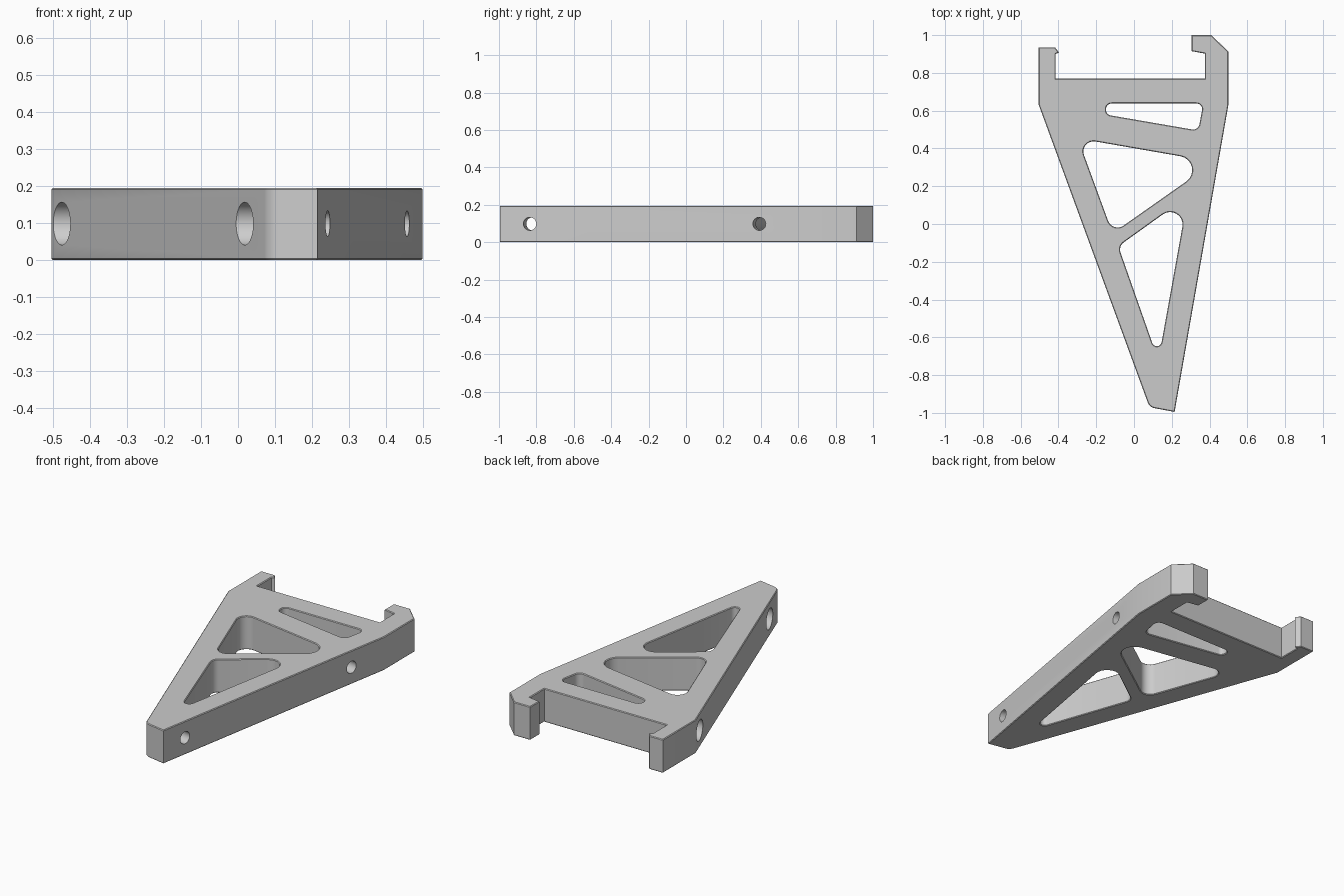
import bpy, math
from mathutils import Vector

if "Cube" in bpy.data.objects:
    bpy.data.objects.remove(bpy.data.objects["Cube"], do_unlink=True)

THICK, CHAMFER = 0.195, 0.004

grey = bpy.data.materials.new("plain_grey")
grey.use_nodes = True
colour = (0.6, 0.6, 0.6, 1)
grey.diffuse_color = colour
grey.node_tree.nodes["Principled BSDF"].inputs["Base Color"].default_value = colour


def rounded(corners, steps=8):
    """Turn (x, y, radius) corners into a filleted closed outline."""
    pts = []
    for i, (x, y, r) in enumerate(corners):
        p = Vector((x, y))
        if r == 0:
            pts.append(p)
            continue
        a = (Vector(corners[i - 1][:2]) - p).normalized()
        b = (Vector(corners[(i + 1) % len(corners)][:2]) - p).normalized()
        half = a.angle(b) / 2
        centre = p + (a + b).normalized() * r / math.sin(half)
        start = p + a * r / math.tan(half) - centre
        end = p + b * r / math.tan(half) - centre
        sweep = math.pi - 2 * half
        for k in range(steps + 1):
            t = k / steps
            w = (math.sin((1 - t) * sweep) * start + math.sin(t * sweep) * end) / math.sin(sweep)
            pts.append(centre + w)
    return pts


# Outer outline: two hooked arms at the back, tapering to a blunt tip
outline = [
    (-0.505, 0.935, 0), (-0.505, 0.632, 0), (0.082, -0.97, 0.05),
    (0.215, -0.995, 0), (0.5, 0.632, 0), (0.5, 0.912, 0), (0.41, 1.0, 0),
    (0.305, 1.0, 0), (0.305, 0.915, 0), (0.375, 0.902, 0), (0.375, 0.77, 0),
    (-0.415, 0.77, 0), (-0.415, 0.9, 0), (-0.397, 0.908, 0), (-0.418, 0.935, 0),
]
# Lightening windows
slot = [(-0.148, 0.638, 0.029), (-0.148, 0.579, 0.029), (0.34, 0.495, 0.034), (0.367, 0.638, 0.03)]
middle_window = [(-0.297, 0.453, 0.054), (-0.113, -0.049, 0.054), (0.423, 0.328, 0.074)]
front_window = [(-0.083, -0.118, 0.047), (0.129, -0.721, 0.0255), (0.285, 0.146, 0.066)]

curve = bpy.data.curves.new("bracket_plate", "CURVE")
curve.dimensions = "2D"
curve.fill_mode = "BOTH"
curve.bevel_depth = CHAMFER
curve.bevel_resolution = 0
curve.offset = -CHAMFER
curve.extrude = THICK / 2 - CHAMFER
for loop in (outline, slot, middle_window, front_window):
    pts = rounded(loop)
    spline = curve.splines.new("POLY")
    spline.points.add(len(pts) - 1)
    for sp, p in zip(spline.points, pts):
        sp.co = (p.x, p.y, 0, 1)
    spline.use_cyclic_u = True
plate = bpy.data.objects.new("bracket_plate", curve)
bpy.context.collection.objects.link(plate)
plate.location.z = THICK / 2


def activate(ob):
    bpy.ops.object.select_all(action="DESELECT")
    ob.select_set(True)
    bpy.context.view_layer.objects.active = ob


activate(plate)
bpy.ops.object.convert(target="MESH")
plate = bpy.context.object
weld = plate.modifiers.new("weld", "WELD")
weld.merge_threshold = 0.0005

# Stepped bolt bores, square to the sloping +x wall
axis = Vector((-0.985, 0.173, 0)).normalized()


def bore(name, start, radius, near, far):
    mid = Vector(start) + axis * (near + far) / 2
    bpy.ops.mesh.primitive_cylinder_add(vertices=40, radius=radius, depth=far - near, location=mid)
    cutter = bpy.context.object
    cutter.name = name
    cutter.rotation_euler = axis.to_track_quat("Z", "Y").to_euler()
    cutter.hide_render = True
    cut = plate.modifiers.new(name, "BOOLEAN")
    cut.operation = "DIFFERENCE"
    cut.solver = "EXACT"
    cut.object = cutter
    return cutter


cutters = []
for label, start, length in (("front", (0.243, -0.835, 0.0985), 0.4),
                             ("back", (0.458, 0.392, 0.0985), 1.15)):
    cutters.append(bore(label + "_bolt_bore", start, 0.035, -0.1, 0.12))
    cutters.append(bore(label + "_counterbore", start, 0.058, 0.09, length))

activate(plate)
bpy.ops.object.convert(target="MESH")
for c in cutters:
    bpy.data.objects.remove(c, do_unlink=True)

plate.data.materials.clear()
plate.data.materials.append(grey)
activate(plate)
bpy.ops.object.shade_smooth_by_angle(angle=math.radians(30))
